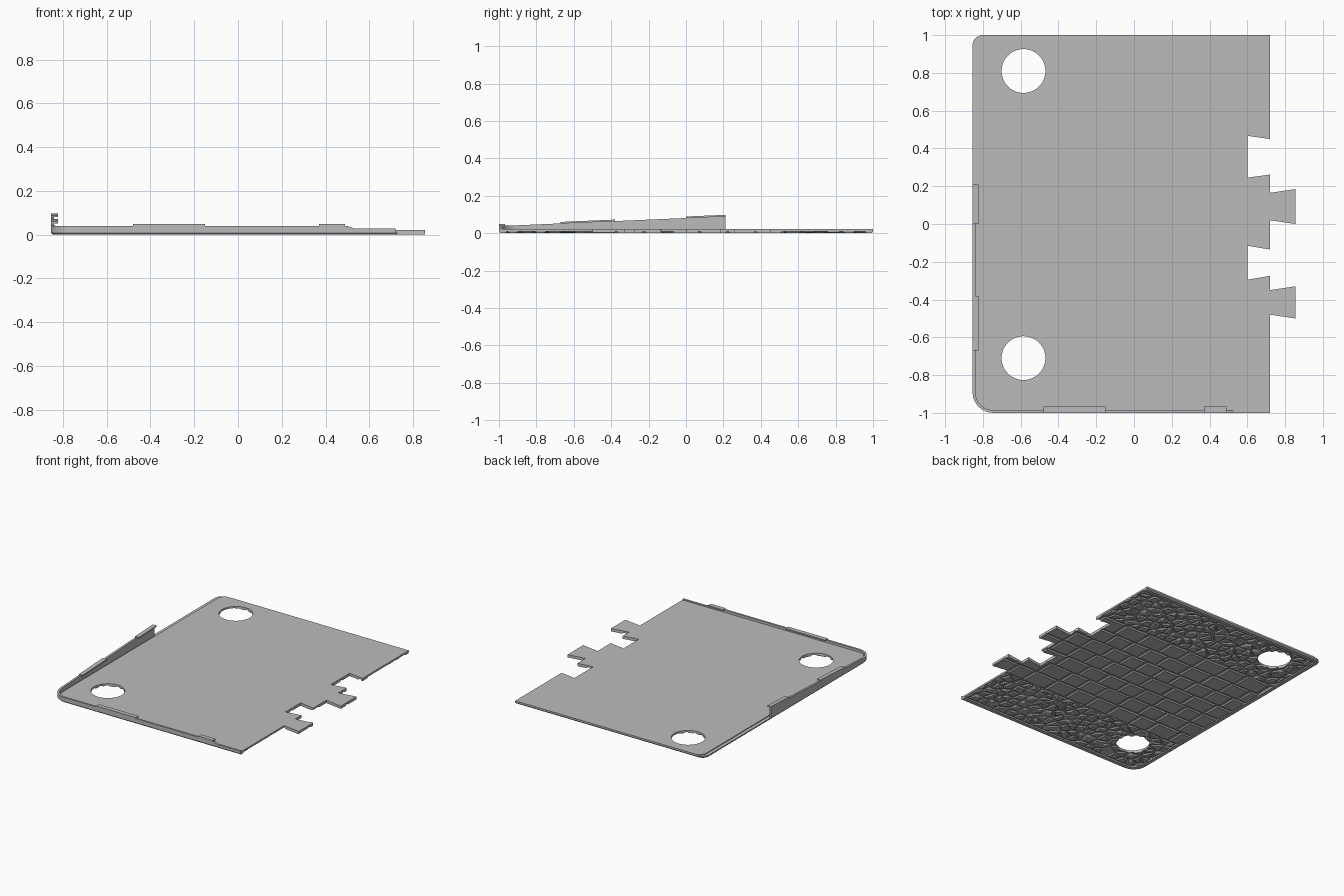
import bpy, bmesh, math, random
from mathutils import Vector

random.seed(4)
if "Cube" in bpy.data.objects:
    bpy.data.objects.remove(bpy.data.objects["Cube"])

stone_grey = bpy.data.materials.new("stone grey")
stone_grey.use_nodes = True
stone_grey.diffuse_color = (0.5, 0.5, 0.5, 1)
stone_grey.node_tree.nodes["Principled BSDF"].inputs["Base Color"].default_value = (0.5, 0.5, 0.5, 1)

XL, XR = -0.855, 0.72


def finish(name, bm):
    bmesh.ops.recalc_face_normals(bm, faces=bm.faces)
    mesh = bpy.data.meshes.new(name)
    bm.to_mesh(mesh)
    bm.free()
    obj = bpy.data.objects.new(name, mesh)
    bpy.context.collection.objects.link(obj)
    mesh.materials.append(stone_grey)
    return obj


def add_prism(bm, low, high, z0, z1):
    a = [bm.verts.new((p[0], p[1], z0)) for p in low]
    b = [bm.verts.new((p[0], p[1], z1)) for p in high]
    bm.faces.new(a)
    bm.faces.new(b)
    for i in range(len(a)):
        j = (i + 1) % len(a)
        bm.faces.new((a[i], a[j], b[j], b[i]))


def prism(name, pts, z0, z1):
    bm = bmesh.new()
    add_prism(bm, pts, pts, z0, z1)
    return finish(name, bm)


def arc(cx, cy, r, start, end, n=8):
    return [(cx + r * math.cos(math.radians(start + (end - start) * i / n)),
             cy + r * math.sin(math.radians(start + (end - start) * i / n))) for i in range(n + 1)]


def rim(d, dl=None):
    """Open path round the back, left and front edges, moved inwards."""
    dl = d if dl is None else dl
    back = arc(XL + 0.055 + dl - d, 0.945, 0.055 - d, 90, 180)
    front = arc(XL + 0.11 + dl - d, -0.89, 0.11 - d, 180, 270)
    return [(XR, 1 - d)] + back + front + [(XR, -1 + d)]


# Interlocking edge on the right, from front to back
JOINTS = [(XR, -0.48), (0.855, -0.5), (0.855, -0.33), (XR, -0.35),
          (XR, -0.275), (0.6, -0.295), (0.6, -0.115), (XR, -0.135),
          (XR, 0.02), (0.855, 0), (0.855, 0.185), (XR, 0.165),
          (XR, 0.262), (0.6, 0.245), (0.6, 0.467), (XR, 0.45)]


def boolean(obj, cutter, operation):
    mod = obj.modifiers.new(operation.lower(), 'BOOLEAN')
    mod.object, mod.operation, mod.solver = cutter, operation, 'EXACT'
    cutter.hide_render = True
    cutter.hide_set(True)


# Cutters: two round holes and the outline for the paving
bm = bmesh.new()
for y in (0.81, -0.71):
    ring = arc(-0.585, y, 0.116, 0, 360, 48)[:-1]
    add_prism(bm, ring, ring, -0.1, 0.1)
hole_cutter = finish("hole_cutter", bm)
outline_cutter = prism("outline_cutter", rim(0.045) + JOINTS, -0.1, 0.1)

# Base plate and the deck set back along the left edge
for name, inset, z0, z1 in (("base_plate", 0, 0.009, 0.016), ("deck", 0.025, 0.016, 0.022)):
    plate = prism(name, rim(0, inset) + JOINTS, z0, z1)
    boolean(plate, hole_cutter, 'DIFFERENCE')

# Raised rim below the plate
bm = bmesh.new()
add_prism(bm, rim(0.008) + rim(0.035)[::-1], rim(0) + rim(0.04)[::-1], 0.001, 0.009)
finish("underside_rim", bm)


# Paving: each stone is a tapered block hanging from the plate
def shrink(poly, amount):
    c = sum(poly, Vector((0, 0))) / len(poly)
    return [c + (p - c) * max(0.2, 1 - amount / max((p - c).length, 0.001)) for p in poly]


def add_stone(bm, poly, depth):
    add_prism(bm, shrink(poly, 0.02), shrink(poly, 0.007), 0.0095 - depth, 0.0095)


def clip(poly, point, normal):
    """Keep the part of a convex polygon behind a line."""
    out = []
    for i, p in enumerate(poly):
        q = poly[(i + 1) % len(poly)]
        a, b = (p - point).dot(normal), (q - point).dot(normal)
        if a <= 0:
            out.append(p)
        if a * b < 0:
            out.append(p.lerp(q, a / (a - b)))
    return out


def box(x0, x1, y0, y1):
    return [Vector(p) for p in ((x0, y0), (x1, y0), (x1, y1), (x0, y1))]


def cobbles(name, y0, y1):
    step = 0.073
    seeds = []
    for i in range(int((XR - XL) / step) + 1):
        for j in range(int((y1 - y0) / step) + 1):
            seeds.append(Vector((XL + (i + random.uniform(0.08, 0.92)) * step,
                                 y0 + (j + random.uniform(0.08, 0.92)) * step)))
    bm = bmesh.new()
    for s in seeds:
        cell = box(XL, XR, y0, y1)
        for o in seeds:
            if o is not s and (o - s).length < 0.3 and cell:
                cell = clip(cell, (s + o) / 2, o - s)
        if len(cell) > 2 and min((p - s).length for p in cell) > 0.008:
            add_stone(bm, cell, random.uniform(0.007, 0.009))
    return finish(name, bm)


def tiles(name, y0, y1, rows):
    bm = bmesh.new()
    h = (y1 - y0) / rows
    for r in range(rows):
        x = XL - random.uniform(0, 0.15)
        while x < 0.86:
            w = random.uniform(0.14, 0.21)
            add_stone(bm, box(x, x + w, y0 + r * h, y0 + (r + 1) * h), random.uniform(0.008, 0.0095))
            x += w
    return finish(name, bm)


for paving in (cobbles("back_cobbles", 0.52, 0.96), cobbles("front_cobbles", -0.96, -0.52),
               tiles("paving_tiles", -0.52, 0.52, 7)):
    boolean(paving, outline_cutter, 'INTERSECT')
    boolean(paving, hole_cutter, 'DIFFERENCE')


# Edge wall: low along the front, rising towards the back on the left
def wall_top(y):
    return 0.04 + 0.05 * max(0, y + 0.95) / 1.16


bm = bmesh.new()
outer = [(XL, 0.21)] + rim(0)[10:-1] + [(0.5, -1), (0.53, -1), (XR, -1)]
inner = [(XL + 0.015, 0.21)] + rim(0.015)[10:-1] + [(0.5, -0.985), (0.53, -0.985), (XR, -0.985)]
rings = []
for o, i in zip(outer, inner):
    top = 0.028 if o[0] > 0.52 else wall_top(o[1])
    rings.append([bm.verts.new((*p, z)) for p, z in ((o, 0.012), (i, 0.012), (i, top), (o, top))])
for a, b in zip(rings, rings[1:]):
    for k in range(4):
        n = (k + 1) % 4
        bm.faces.new((a[k], a[n], b[n], b[k]))
bm.faces.new(rings[0])
bm.faces.new(rings[-1])
finish("edge_wall", bm)

# Clips: thin ledges overhanging the wall inwards
for k, (x0, x1) in enumerate(((-0.48, -0.15), (0.37, 0.49))):
    prism(f"front_clip_{k + 1}", box(x0, x1, -1, -0.967), 0.039, 0.048)
for k, (y0, y1) in enumerate(((-0.67, -0.38), (0, 0.21))):
    clip_obj = prism(f"left_clip_{k + 1}", box(XL, XL + 0.032, y0, y1), 0, 0.009)
    for v in clip_obj.data.vertices:
        v.co.z += wall_top(v.co.y) - 0.001
